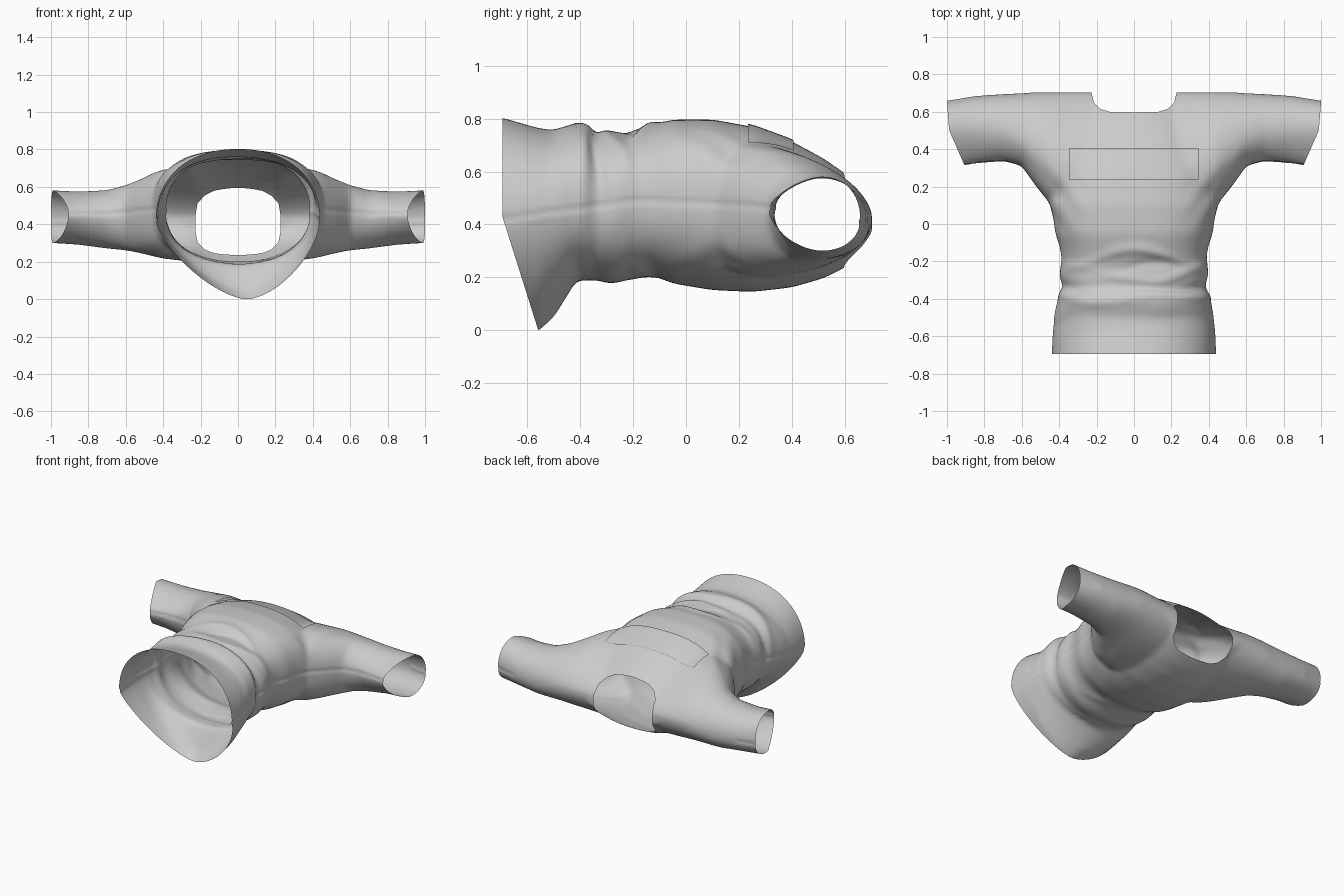
import bpy, bmesh, math
from mathutils import Vector
from mathutils.bvhtree import BVHTree

if "Cube" in bpy.data.objects:
    bpy.data.objects.remove(bpy.data.objects["Cube"])

cloth = bpy.data.materials.new("light_grey_cloth")
cloth.use_nodes = True
GREY = (0.6, 0.6, 0.6, 1)
cloth.diffuse_color = GREY
cloth.node_tree.nodes["Principled BSDF"].inputs["Base Color"].default_value = GREY

# Torso sections: y, half width, seam height, top, bottom, top roundness, bottom roundness
TORSO = [
    (-.80, .44, .42, .82, -.04, 2.2, 1.5), (-.70, .44, .42, .805, -.03, 2.2, 1.5),
    (-.56, .435, .44, .765, -.01, 2.2, 1.5), (-.50, .43, .45, .76, .045, 2.3, 1.6),
    (-.41, .41, .46, .785, .195, 2.4, 2), (-.34, .385, .47, .752, .185, 2.5, 2.2),
    (-.27, .40, .48, .75, .175, 2.5, 2.2), (-.20, .385, .49, .755, .19, 2.5, 2.3),
    (-.13, .395, .49, .777, .208, 2.5, 2.3), (-.05, .42, .485, .797, .175, 2.6, 2.3),
    (.10, .45, .48, .797, .15, 2.6, 2.2), (.25, .45, .47, .77, .143, 2.5, 2.2),
    (.40, .42, .45, .715, .16, 2.3, 2.2), (.52, .38, .44, .65, .195, 2.1, 2.3),
    (.60, .35, .42, .595, .235, 1.9, 2.3), (.67, .32, .41, .52, .29, 1.9, 2.2),
    (.705, .29, .40, .45, .35, 2, 2)]

# Sleeve sections: x, underarm y, crest y, shoulder y, top, bottom,
# underarm roundness, front shoulder roundness
SLEEVE = [
    (0, .15, .40, .70, .60, .25, 2, 1.6), (.25, .06, .25, .705, .71, .20, 2.2, 1.45),
    (.36, .05, .28, .705, .70, .21, 2.2, 1.5), (.44, .10, .33, .705, .68, .225, 2.2, 1.6),
    (.52, .20, .39, .705, .642, .245, 2.1, 1.75), (.60, .31, .46, .70, .61, .26, 2, 1.85),
    (.70, .335, .50, .695, .583, .27, 1.8, 2), (.85, .32, .51, .685, .575, .29, 1.6, 2),
    (1, .295, .51, .66, .583, .30, 1.5, 2.1), (1.1, .28, .51, .65, .583, .30, 1.5, 2.1)]

# Soft folds across the waist: y, curve, depth, width
FOLDS = [(-.16, -.5, .012, .03), (-.22, -.3, -.01, .03), (-.29, .4, .01, .03),
         (-.35, .3, -.012, .025), (-.40, .2, .014, .03), (-.49, -.3, -.006, .04)]


def sample(table, t):
    for a, b in zip(table, table[1:]):
        if t <= b[0]:
            k = (t - a[0]) / (b[0] - a[0])
            return [p + (q - p) * k for p, q in zip(a, b)]
    return table[-1]


def arc(angle, n):
    c, s = math.cos(angle), math.sin(angle)
    return (math.copysign(abs(c) ** (2 / n), c), math.copysign(abs(s) ** (2 / n), s))


def torso_point(y, angle):
    y, w, seam, top, low, nt, nb = sample(TORSO, y)
    up = math.sin(angle) >= 0
    c, s = arc(angle, nt if up else nb)
    return (w * c, y, seam + s * ((top - seam) if up else (seam - low)))


def sleeve_point(x, angle):
    _, under, crest, shoulder, top, low, nu, ns = sample(SLEEVE, abs(x))
    outer, up = math.cos(angle) >= 0, math.sin(angle) >= 0
    c, s = arc(angle, nu if not outer else ns if up else 2.2)
    y = crest + c * (shoulder - crest if outer else crest - under)
    # the seam dips slightly from underarm to shoulder
    seam = (top + low) / 2 - .02 * c
    return (x, y, seam + s * (top - seam if up else seam - low))


def loft(bm, point, start, end, steps, sides=72):
    rings = []
    for i in range(steps + 1):
        t = start + (end - start) * i / steps
        rings.append([bm.verts.new(point(t, math.tau * j / sides)) for j in range(sides)])
    for a, b in zip(rings, rings[1:]):
        for j in range(sides):
            k = (j + 1) % sides
            bm.faces.new((a[j], a[k], b[k], b[j]))
    bm.faces.new(rings[0])
    bm.faces.new(rings[-1])


def add_object(name, bm):
    mesh = bpy.data.meshes.new(name)
    bm.to_mesh(mesh)
    bm.free()
    obj = bpy.data.objects.new(name, mesh)
    bpy.context.scene.collection.objects.link(obj)
    return obj


# Torso and sleeves, fused into one skin
bm = bmesh.new()
loft(bm, torso_point, TORSO[0][0], TORSO[-1][0], 75)
loft(bm, sleeve_point, -1.1, 1.1, 88)
bmesh.ops.recalc_face_normals(bm, faces=bm.faces)
shirt = add_object("shirt", bm)
remesh = shirt.modifiers.new("fuse", "REMESH")
remesh.mode = "VOXEL"
remesh.voxel_size = .013
smooth = shirt.modifiers.new("soften", "SMOOTH")
smooth.factor = .5
smooth.iterations = 16
fused = bpy.data.meshes.new_from_object(
    shirt.evaluated_get(bpy.context.evaluated_depsgraph_get()))
shirt.modifiers.clear()
shirt.data = fused
bm = bmesh.new()
bm.from_mesh(fused)
bm.normal_update()

# Folds, side seam and the drooping back hem
moves = []
for v in bm.verts:
    x, y, z = v.co
    push = 0
    for fy, curve, depth, width in FOLDS:
        centre = fy + curve * x * x + .025 * math.sin(x * 9 + fy * 30)
        push += depth * math.exp(-((y - centre) / width) ** 2)
    push *= .7 + .3 * math.cos(x * 7 + y * 5)
    # folds fade towards the back
    push *= min(1, max(.3, (z - .3) * 3))
    # diagonal drag lines under the arms
    if -.1 < y < .35 and abs(x) > .25:
        fade = math.sin((y + .1) / .45 * math.pi) * min(1, (abs(x) - .25) * 6)
        push += .004 * fade * math.sin((abs(x) - y * .8) * 42)
    seam = sample(TORSO, y)[2]
    if abs(x) > .3 and y < .68:
        push -= .005 * math.exp(-((z - seam) / .010) ** 2)
    shift = .12 * max(0, .4 - z) * min(1, max(0, (-.38 - y) * 6))
    moves.append((v, v.normal * push + Vector((shift, 0, 0))))
for v, move in moves:
    v.co += move


def cut(point, normal, clear=True):
    bmesh.ops.bisect_plane(bm, geom=bm.verts[:] + bm.edges[:] + bm.faces[:], dist=1e-5,
                           plane_co=point, plane_no=normal, clear_outer=clear)


# Open hem and cuffs, the cuffs swept back at the underarm
cut((0, -.695, .43), (0, -1, 0))
cut((0, -.695, .43), (0, -.43, -.135))
for side in (-1, 1):
    cut((side, .65, 0), (side * .15, -.012, 0))
    cut((side * .988, .5, 0), (side * .2, -.088, 0))

# Round neck opening
half = [(0, .597), (.13, .60), (.18, .615), (.215, .65), (.232, .72)]
planes = []
for (x0, y0), (x1, y1) in zip(half, half[1:]):
    for side in (-1, 1):
        planes.append((Vector((side * x0, y0, 0)), Vector((side * (y1 - y0), x0 - x1, 0))))
for point, normal in planes:
    cut(point, normal, False)
inside = [f for f in bm.faces
          if all((f.calc_center_median() - p).dot(n) < 0 for p, n in planes)]
bmesh.ops.delete(bm, geom=inside, context="FACES")

# Rest the shirt on the ground
drop = min(v.co.z for v in bm.verts)
for v in bm.verts:
    v.co.z -= drop * max(0, 1 - v.co.z / .3)
tree = BVHTree.FromBMesh(bm)
bm.to_mesh(fused)
bm.free()

# Chest panel draped over the front
bm = bmesh.new()
bmesh.ops.create_grid(bm, x_segments=40, y_segments=12, size=1)
for v in bm.verts:
    x, y = v.co.x * .345, .32 + v.co.y * .086
    hit = tree.ray_cast(Vector((x, y, 2)), Vector((0, 0, -1)))[0]
    v.co = (x, y, hit.z + .009)
panel = add_object("chest_panel", bm)

for obj in (shirt, panel):
    obj.data.materials.clear()
    obj.data.materials.append(cloth)
    for face in obj.data.polygons:
        face.use_smooth = True
